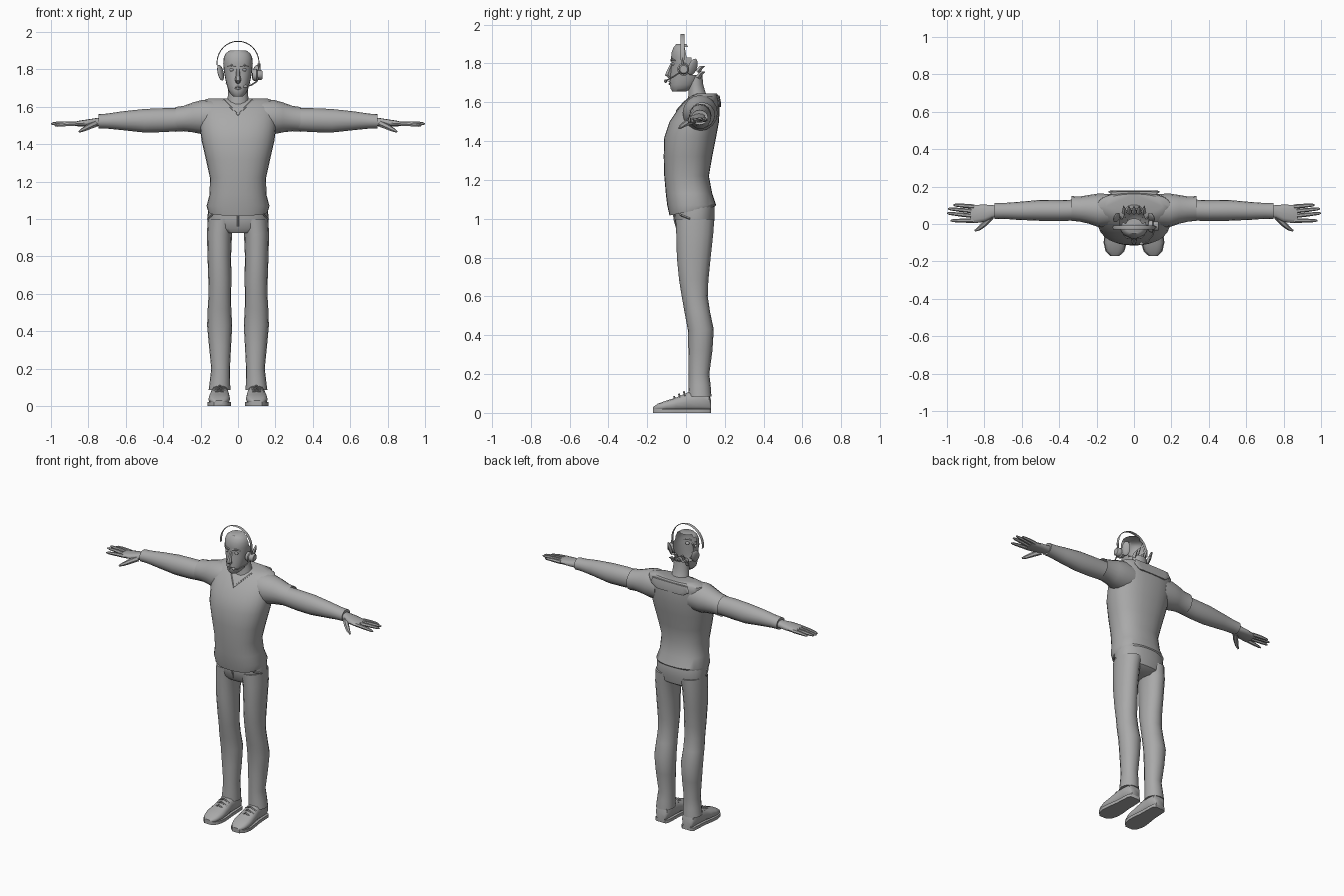
import bpy, bmesh, math
from mathutils import Vector
from mathutils.bvhtree import BVHTree

grey = bpy.data.materials.new("plain grey")
grey.diffuse_color = (0.4, 0.4, 0.4, 1)
X, Y, Z = Vector((1, 0, 0)), Vector((0, 1, 0)), Vector((0, 0, 1))


def finish(bm, name, angle=45):
    bmesh.ops.recalc_face_normals(bm, faces=bm.faces)
    me = bpy.data.meshes.new(name)
    bm.to_mesh(me)
    bm.free()
    ob = bpy.data.objects.new(name, me)
    bpy.context.collection.objects.link(ob)
    me.materials.append(grey)
    bpy.ops.object.select_all(action='DESELECT')
    ob.select_set(True)
    bpy.context.view_layer.objects.active = ob
    bpy.ops.object.shade_smooth_by_angle(angle=math.radians(angle))
    return ob


def ring(c, u, v, ru, rv, n=16, p=1.0):
    """Superellipse of points around c; p below 1 makes it boxier."""
    pts = []
    for i in range(n):
        a = 2 * math.pi * i / n
        ca, sa = math.cos(a), math.sin(a)
        pts.append(Vector(c) + u * ru * math.copysign(abs(ca) ** p, ca)
                   + v * rv * math.copysign(abs(sa) ** p, sa))
    return pts


def loft(name, rings, start=True, end=True, cut=None, angle=45):
    bm = bmesh.new()
    loops = [[bm.verts.new(q) for q in r] for r in rings]
    n = len(loops[0])
    for a, b in zip(loops, loops[1:]):
        for i in range(n):
            j = (i + 1) % n
            bm.faces.new((a[i], a[j], b[j], b[i]))
    if start:
        bm.faces.new(loops[0])
    if end:
        bm.faces.new(loops[-1])
    if cut:
        doomed = [f for f in bm.faces if cut(f.calc_center_median())]
        bmesh.ops.delete(bm, geom=doomed, context='FACES')
    return finish(bm, name, angle)


def stack(secs, n=20, p=0.85):
    """Level sections: height, half width, front y, back y."""
    return [ring((0, (f + b) / 2, z), X, Y, w, (b - f) / 2, n, p) for z, w, f, b in secs]


def tube(name, pts, radii, n=6, flat=1.0):
    pts = [Vector(q) for q in pts]
    rings = []
    for i, q in enumerate(pts):
        d = (pts[min(i + 1, len(pts) - 1)] - pts[max(i - 1, 0)]).normalized()
        u = d.cross(Z if abs(d.z) < 0.9 else Y).normalized()
        rings.append(ring(q, u, d.cross(u), radii[i], radii[i] * flat, n))
    return loft(name, rings)


def ball(name, c, s, seg=12, rings=8):
    bm = bmesh.new()
    bmesh.ops.create_uvsphere(bm, u_segments=seg, v_segments=rings, radius=1)
    for v in bm.verts:
        v.co = Vector(c) + Vector((v.co.x * s[0], v.co.y * s[1], v.co.z * s[2]))
    return finish(bm, name)


# Sweater body, with the hem lifted at the back
body = stack([(1.04, .160, -.085, .150), (1.07, .168, -.097, .155), (1.13, .152, -.104, .135),
              (1.22, .150, -.112, .118), (1.32, .172, -.115, .135), (1.42, .195, -.112, .155),
              (1.50, .205, -.085, .170), (1.56, .205, -.045, .173), (1.60, .205, -.010, .172),
              (1.63, .195, .025, .168), (1.645, .155, .055, .160)], 28)
for q in body[0]:
    q.z += 0.2 * (q.y - 0.03)
sweater = loft("sweater_body", body, start=False)
tree = BVHTree.FromPolygons([v.co for v in sweater.data.vertices],
                            [list(f.vertices) for f in sweater.data.polygons])

# V neckline trim, laid on the chest
trim = []
for i in range(-6, 7):
    x, z = 0.075 * i / 6, 1.555 + 0.08 * abs(i) / 6
    hit = tree.ray_cast(Vector((x, -1, z)), Y)[0]
    trim.append(hit)
tube("neckline_trim", trim, [0.005] * len(trim), 5)

# Raised flap across the upper back
loft("back_flap", [ring((0, .165, 1.635), X, Y, .13, .008, 12, .5),
                   ring((0, .172, 1.60), X, Y, .14, .008, 12, .5),
                   ring((0, .172, 1.575), X, Y, .10, .007, 12, .5)])

# Neck and open-backed head
loft("neck", stack([(1.58, .075, .0, .14), (1.64, .056, .012, .105), (1.69, .052, .01, .09),
                    (1.74, .05, .01, .085)], 14, 1), False, False)
loft("head", stack([(1.655, .026, -.070, .0), (1.67, .042, -.080, .03), (1.69, .052, -.083, .055),
                    (1.715, .060, -.083, .07), (1.74, .066, -.080, .078), (1.77, .072, -.078, .082),
                    (1.80, .077, -.074, .084), (1.83, .079, -.078, .084), (1.86, .077, -.074, .07),
                    (1.885, .066, -.064, .05), (1.90, .045, -.05, .03)], 22, .92),
     cut=lambda c: (c.y > .035 and c.z > 1.73) or (c.y > .0 and c.z > 1.82))

# Face
tube("nose", [(0, -.072, 1.80), (0, -.086, 1.765), (0, -.094, 1.742), (0, -.08, 1.73)],
     [.008, .012, .017, .012])
tube("upper_lip", [(-.028, -.072, 1.702), (0, -.084, 1.707), (.028, -.072, 1.702)], [.003, .006, .003])
tube("lower_lip", [(-.024, -.074, 1.698), (0, -.084, 1.694), (.024, -.074, 1.698)], [.003, .006, .003])
for side, s in (("left", 1), ("right", -1)):
    ball(side + "_eye", (s * .033, -.062, 1.797), (.013, .012, .009))
    tube(side + "_brow", [(s * .012, -.076, 1.815), (s * .035, -.073, 1.822), (s * .058, -.056, 1.815)],
         [.005, .006, .003])
    ear = ball(side + "_ear", (0, 0, 0), (.010, .027, .045), 10, 8)
    ear.location = (s * .093, .035, 1.782)
    ear.rotation_euler = (-.15, s * .3, s * .55)

# Hair tufts at the nape
for i in range(-2, 3):
    z = 1.745 + .03 * (i % 2)
    tube("hair_tuft", [(i * .026, .06, z - .02), (i * .026, .078, z + .005), (i * .028, .098, z + .012)],
         [.014, .01, .001], 4)

# Headset: flat band, single ear cup, microphone boom
band = []
for i in range(25):
    a = math.radians(-8 + 196 * i / 24)
    c = Vector((.112 * math.cos(a), -.018, 1.835 + .115 * math.sin(a)))
    band.append(ring(c, Vector((math.cos(a), 0, math.sin(a))), Y, .0025, .011, 4, 1))
loft("headset_band", band)
loft("headset_cup", [ring((x, -.012, 1.77), Y, Z, r, r) for x, r in
                     ((.078, .026), (.09, .033), (.10, .033), (.104, .026), (.126, .026), (.132, .02))])
tube("headset_arm", [(.112, -.018, 1.83), (.114, -.015, 1.78)], [.007, .007])
tube("microphone_boom", [(.112, -.02, 1.762), (.10, -.06, 1.735), (.07, -.095, 1.715), (.045, -.104, 1.71)],
     [.004] * 4)
ball("microphone", (.04, -.105, 1.709), (.012, .009, .009), 8, 6)

# Seat of the trousers
loft("trouser_seat", stack([(.925, .10, -.03, .10), (.95, .155, -.05, .138), (1.0, .163, -.058, .148),
                            (1.06, .16, -.06, .148), (1.09, .155, -.06, .14)], 24), True, True)
tube("trouser_fly", [(0, -.062, 1.04), (0, -.06, 1.0), (0, -.05, .955)], [.006, .006, .004])

for side, s in (("left", 1), ("right", -1)):
    def limb(name, secs, n=16, p=1.0, **kw):
        return loft(side + name, [ring((s * x, y, z), Y, Z, ry, rz, n, p) for x, y, z, ry, rz in secs], **kw)

    # Short outer sleeve, long sleeve and cuff
    limb("_upper_sleeve", [(.12, .075, 1.545, .085, .09), (.19, .073, 1.545, .09, .092),
                           (.24, .078, 1.543, .077, .080), (.29, .080, 1.537, .067, .068),
                           (.335, .083, 1.532, .066, .066)], end=False)
    limb("_lower_sleeve", [(.29, .075, 1.532, .056, .06), (.40, .072, 1.528, .056, .064),
                           (.50, .073, 1.525, .056, .063), (.62, .07, 1.525, .048, .05),
                           (.70, .07, 1.523, .042, .040), (.745, .07, 1.522, .043, .038),
                           (.742, .07, 1.522, .034, .030)], end=True)
    # Hand
    limb("_palm", [(.72, .07, 1.521, .028, .024), (.76, .066, 1.517, .035, .022),
                   (.80, .058, 1.514, .046, .019), (.85, .053, 1.510, .049, .015),
                   (.875, .054, 1.508, .044, .011)], 12, .8)
    for i, (y0, y1, x1, z1) in enumerate(((.093, .102, .965, 1.510), (.068, .082, .995, 1.512),
                                          (.043, .058, 1.0, 1.508), (.018, .018, .98, 1.498))):
        pts = [(s * (.855 + (x1 - .855) * t), y0 + (y1 - y0) * t, 1.510 + (z1 - 1.510) * t + .006 * t * (1 - t))
               for t in (0, .5, .9, 1)]
        tube(f"{side}_finger", pts, [.012, .011, .008, .004], 6)
    tube(side + "_thumb", [(s * .765, .04, 1.508), (s * .80, .0, 1.492), (s * .83, -.025, 1.476),
                           (s * .85, -.036, 1.466)], [.018, .015, .011, .005], 6)

    # Trouser leg with flared hem
    legs = [(1.0, .088, .046, .074, .10), (.92, .099, .045, .067, .095), (.8, .100, .04, .063, .087),
            (.68, .097, .04, .062, .075), (.6, .097, .045, .060, .067), (.52, .099, .058, .063, .066),
            (.43, .098, .076, .067, .067), (.32, .096, .074, .059, .062), (.2, .093, .067, .050, .053),
            (.14, .096, .07, .054, .057), (.085, .099, .071, .058, .060)]
    loft(side + "_trouser_leg", [ring((s * x, y, z), X, Y, rx, ry, 16, .95) for z, x, y, rx, ry in legs])
    # Hip pocket edge
    tube(side + "_pocket", [(s * .118, -.048, 1.05), (s * .14, -.03, 1.02), (s * .162, .02, 1.0)], [.005] * 3, 4)

    # Shoe built heel to toe, with sole and laces
    shoe = [(.130, .030, .06), (.118, .042, .10), (.06, .045, .115), (.01, .047, .105), (-.05, .055, .078),
            (-.10, .058, .062), (-.145, .047, .046), (-.17, .022, .028)]

    def foot_x(y):
        return s * (.096 + .05 * max(0, .05 - y) * .6)
    loft(side + "_shoe", [ring((foot_x(y), y, h / 2 + .006), X, Z, w, h / 2 - .004, 14, .75)
                          for y, w, h in shoe])
    outline = [(foot_x(y) + k * (w + .004), y) for k, row in ((1, shoe), (-1, shoe[::-1])) for y, w, h in row]
    loft(side + "_sole", [[Vector((x, y, z)) for x, y in outline] for z in (0, .02)])
    for y, z in ((-.055, .078), (-.03, .09), (-.005, .102)):
        tube(side + "_lace", [(foot_x(y) - .038, y, z - .014), (foot_x(y), y - .006, z + .006),
                              (foot_x(y) + .038, y, z - .014)], [.005] * 3, 5)
